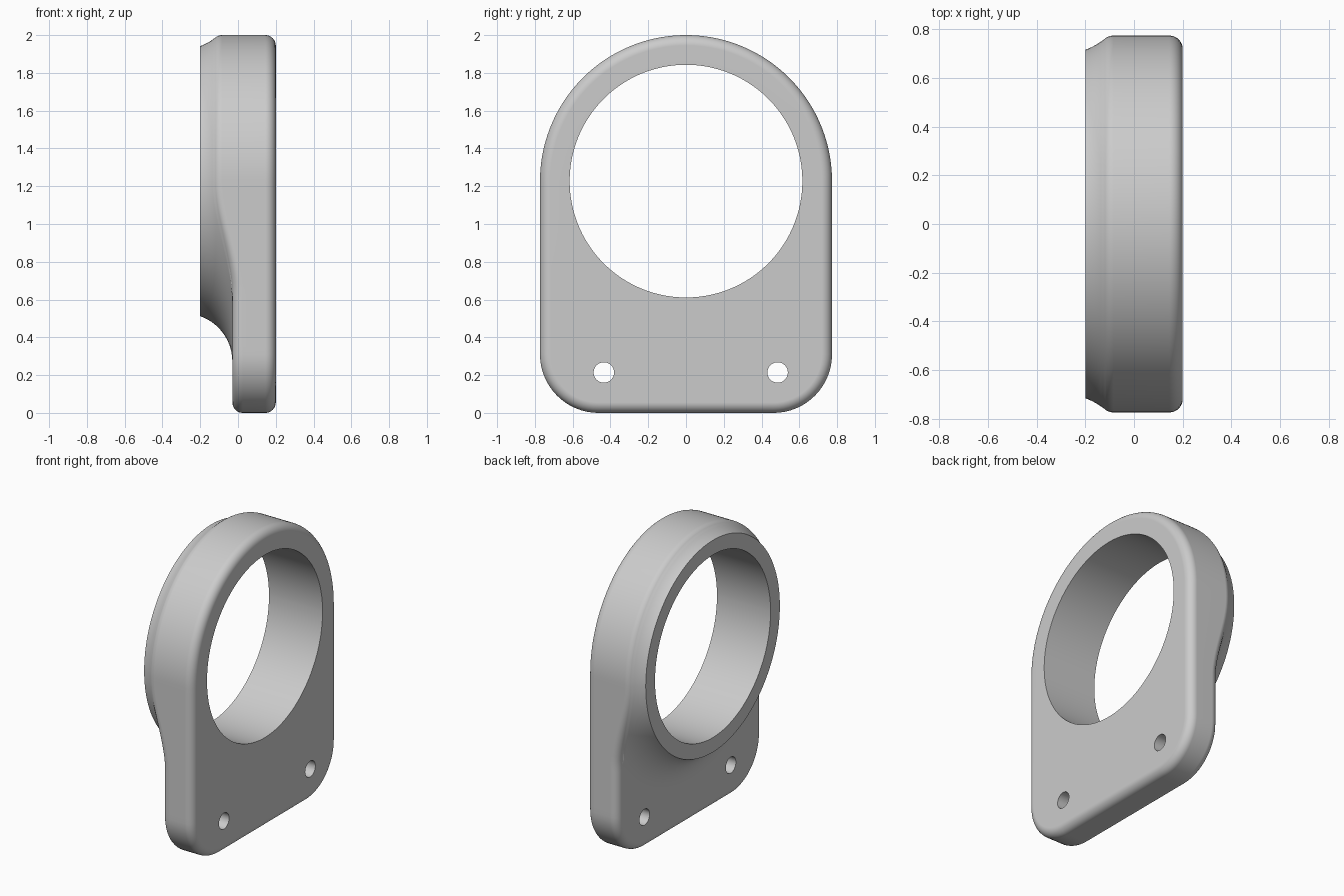
import bpy, bmesh
from math import sin, cos, tan, atan, pi, sqrt, hypot

cube = bpy.data.objects.get("Cube")
if cube:
    bpy.data.objects.remove(cube, do_unlink=True)

# Main dimensions
HALF, CZ = 0.773, 1.227           # half width and bore centre height
BORE, COLLAR, FOOT = 0.616, 0.715, 0.955   # radii: bore, collar rim, end of flare
FRONT, BACK, RIM = 0.2, -0.03, -0.2        # x of plate face, plate back, collar rim
CORNER, ROUND = 0.31, 0.055
DEPTH, RUN = BACK - RIM, FOOT - COLLAR
FLARE = (DEPTH ** 2 + RUN ** 2) / (2 * DEPTH)
STEPS = 8

grey = bpy.data.materials.new("plain_grey")
grey.use_nodes = True
grey.diffuse_color = (0.6, 0.6, 0.6, 1)
grey.node_tree.nodes["Principled BSDF"].inputs["Base Color"].default_value = (0.6, 0.6, 0.6, 1)


def back_x(r):
    """Height of the concave flare at radius r, and its slope."""
    u = max(0.0, FOOT - r)
    root = sqrt(max(FLARE ** 2 - u ** 2, 1e-6))
    return BACK - FLARE + root, u / root


def half_outline():
    """Top centre to bottom centre on the +y side, as (y, z, normal y, normal z)."""
    pts = []
    for i in range(48):
        a = pi / 2 * i / 48
        pts.append((HALF * sin(a), CZ + HALF * cos(a), sin(a), cos(a)))
    for i in range(24):
        pts.append((HALF, CZ + (CORNER - CZ) * i / 24, 1, 0))
    for i in range(16):
        a = pi / 2 * i / 16
        pts.append((HALF - CORNER + CORNER * cos(a), CORNER - CORNER * sin(a), cos(a), -sin(a)))
    for i in range(11):
        pts.append(((HALF - CORNER) * (1 - i / 10), 0, 0, -1))
    return pts


def section(y, z, ny, nz):
    """Closed cross-section from the back edge, through the bore, to the front edge."""
    r = hypot(y, z - CZ)
    edge, slope = back_x(r)
    slope *= (y * ny + (z - CZ) * nz) / r
    turn = pi / 2 - atan(slope)
    reach = ROUND * tan(turn / 2)
    loop = []
    # rounded back edge
    for i in range(STEPS + 1):
        a = turn * i / STEPS
        d = ROUND * (1 - cos(a))
        loop.append((edge + reach - ROUND * sin(a), y - d * ny, z - d * nz))
    # flare up to the collar rim
    qy, qz = loop[-1][1], loop[-1][2] - CZ
    rq = hypot(qy, qz)
    start = min(rq - 0.005, FOOT)
    for i in range(17):
        t = 1 - (1 - i / 16) ** 1.5
        rr = start + (COLLAR - start) * t
        loop.append((back_x(rr)[0], qy / rq * rr, CZ + qz / rq * rr))
    # bore
    for x in (RIM, FRONT):
        loop.append((x, qy / rq * BORE, CZ + qz / rq * BORE))
    # rounded front edge
    for i in range(STEPS + 1):
        a = pi / 2 * (1 - i / STEPS)
        d = ROUND * (1 - cos(a))
        loop.append((FRONT - ROUND + ROUND * sin(a), y - d * ny, z - d * nz))
    return loop


# Bracket body, lofted around the bore
half = half_outline()
outline = half + [(-y, z, -ny, nz) for y, z, ny, nz in reversed(half[1:-1])]
bm = bmesh.new()
rings = [[bm.verts.new(p) for p in section(*o)] for o in outline]
for i, a in enumerate(rings):
    b = rings[(i + 1) % len(rings)]
    for j in range(len(a)):
        k = (j + 1) % len(a)
        bm.faces.new((a[j], a[k], b[k], b[j]))
bmesh.ops.recalc_face_normals(bm, faces=bm.faces)
mesh = bpy.data.meshes.new("ring_bracket")
bm.to_mesh(mesh)
bm.free()
mesh.materials.append(grey)
body = bpy.data.objects.new("ring_bracket", mesh)
bpy.context.collection.objects.link(body)

# Screw holes
cutters = []
for side, y in (("right", -0.435), ("left", 0.485)):
    bpy.ops.mesh.primitive_cylinder_add(vertices=48, radius=0.054, depth=1,
                                        location=(0, y, 0.214), rotation=(0, pi / 2, 0))
    cutter = bpy.context.object
    cutter.name = "screw_hole_cutter_" + side
    cutter.data.materials.append(grey)
    cutter.hide_render = True
    cutters.append(cutter)
    mod = body.modifiers.new("screw_hole_" + side, 'BOOLEAN')
    mod.operation = 'DIFFERENCE'
    mod.solver = 'EXACT'
    mod.object = cutter

bpy.ops.object.select_all(action='DESELECT')
body.select_set(True)
bpy.context.view_layer.objects.active = body
for mod in list(body.modifiers):
    bpy.ops.object.modifier_apply(modifier=mod.name)
for cutter in cutters:
    bpy.data.objects.remove(cutter, do_unlink=True)

# Smooth shading with crisp bore, rim and hole edges
bpy.ops.object.shade_smooth_by_angle(angle=pi / 6)
weighted = body.modifiers.new("even_faces", 'WEIGHTED_NORMAL')
weighted.keep_sharp = True
